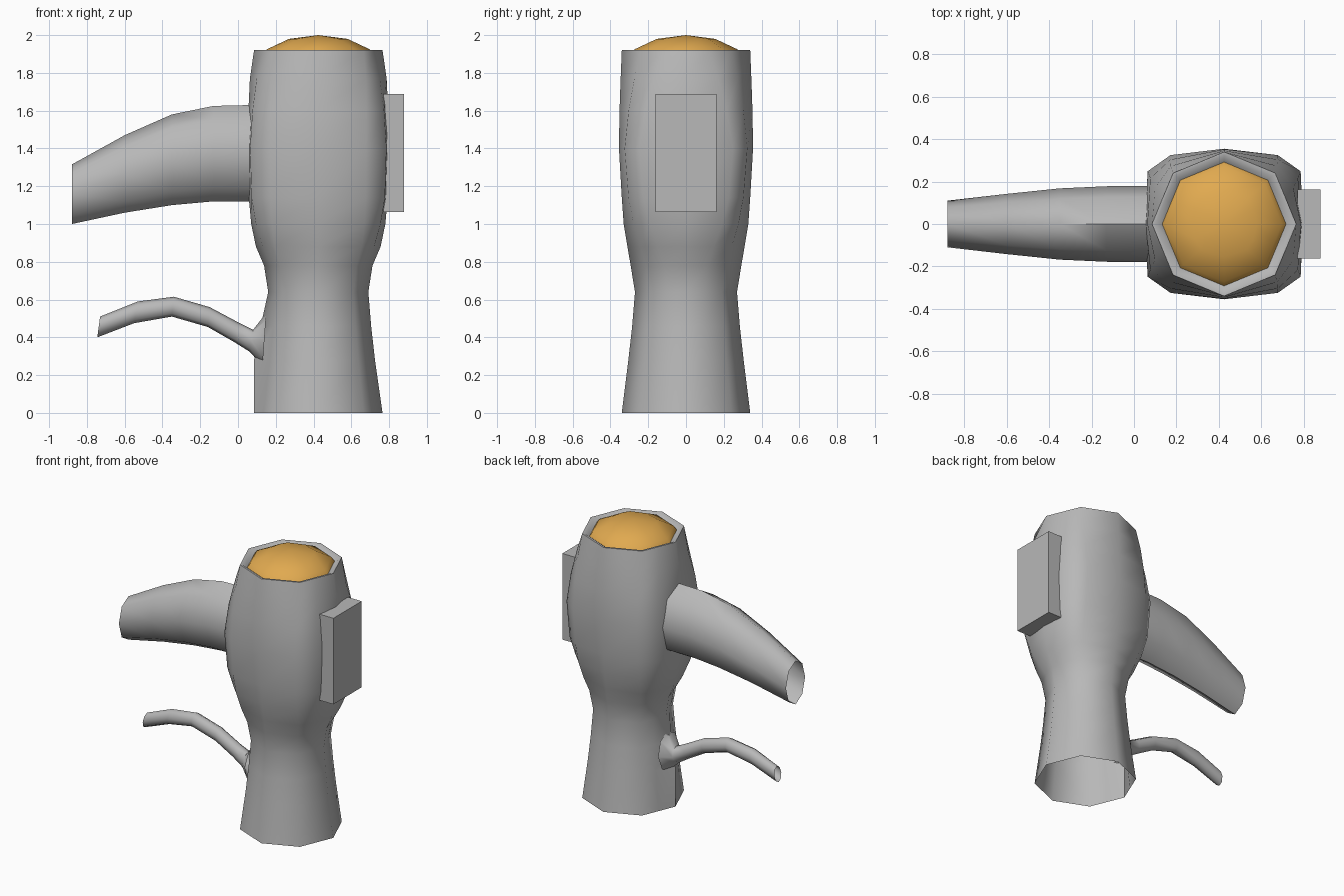
import bpy
import math
from mathutils import Vector

cube = bpy.data.objects.get("Cube")
if cube:
    bpy.data.objects.remove(cube, do_unlink=True)

AXIS_X = 0.425  # centre line of the upright body


def material(name, rgb):
    mat = bpy.data.materials.new(name)
    mat.use_nodes = True
    mat.diffuse_color = (*rgb, 1)
    mat.node_tree.nodes["Principled BSDF"].inputs["Base Color"].default_value = (*rgb, 1)
    return mat


GREY = material("metal grey", (0.48, 0.48, 0.48))
GOLD = material("gold", (0.75, 0.40, 0.08))


def skin(name, rings, mat, cap=False, angle=60):
    """Join rings of equal length with quads; optionally close the last ring."""
    n = len(rings[0])
    verts = [p for ring in rings for p in ring]
    faces = []
    for r in range(len(rings) - 1):
        for i in range(n):
            j = (i + 1) % n
            faces.append((r * n + i, r * n + j, (r + 1) * n + j, (r + 1) * n + i))
    if cap:
        start = (len(rings) - 1) * n
        tip = len(verts)
        verts.append(sum((Vector(p) for p in rings[-1]), Vector()) / n + Vector((0, 0, cap)))
        faces += [(start + i, start + (i + 1) % n, tip) for i in range(n)]
    mesh = bpy.data.meshes.new(name)
    mesh.from_pydata(verts, [], faces)
    obj = bpy.data.objects.new(name, mesh)
    bpy.context.collection.objects.link(obj)
    mesh.materials.append(mat)
    bpy.ops.object.select_all(action='DESELECT')
    obj.select_set(True)
    bpy.context.view_layer.objects.active = obj
    bpy.ops.object.mode_set(mode='EDIT')
    bpy.ops.mesh.select_all(action='SELECT')
    bpy.ops.mesh.normals_make_consistent(inside=False)
    bpy.ops.object.mode_set(mode='OBJECT')
    bpy.ops.object.shade_smooth_by_angle(angle=math.radians(angle))
    return obj


# First quadrant of the body section: plain octagon and boxy octagon
OCTAGON = [(1, 0), (0.854, 0.354), (0.707, 0.707), (0, 1)]
BOXY = [(1, 0), (0.97, 0.70), (0.68, 0.915), (0, 1)]


def body_ring(z, rx, ry, boxy=0, bulge=0):
    quarter = [(a + (c - a) * boxy, b + (d - b) * boxy)
               for (a, b), (c, d) in zip(OCTAGON, BOXY)]
    half = quarter + [(-x, y) for x, y in quarter[-2::-1]]
    loop = half + [(x, -y) for x, y in half[-2:0:-1]]
    # bulge draws the lever side outward
    return [(AXIS_X + x * rx - (bulge if x < -0.99 else 0), y * ry, z) for x, y in loop]


# Upright body: open foot, waist, boxy head and recessed rim
skin("pump_body", [
    body_ring(0.00, 0.34, 0.34),
    body_ring(0.28, 0.30, 0.305, 0, 0.04),
    body_ring(0.46, 0.28, 0.285, 0, 0.025),
    body_ring(0.64, 0.265, 0.27),
    body_ring(0.78, 0.287, 0.293, 0.1),
    body_ring(0.88, 0.33, 0.31, 0.35),
    body_ring(1.00, 0.355, 0.33, 0.65),
    body_ring(1.14, 0.368, 0.34, 0.9),
    body_ring(1.40, 0.372, 0.355, 1),
    body_ring(1.60, 0.370, 0.352, 0.75),
    body_ring(1.77, 0.362, 0.346, 0.4),
    body_ring(1.92, 0.34, 0.34),
    body_ring(1.92, 0.325, 0.325),
    body_ring(1.895, 0.292, 0.292),
], GREY)

# Domed lid inside the rim
skin("lid_dome", [
    body_ring(1.895, 0.292, 0.292),
    body_ring(1.925, 0.272, 0.272),
    body_ring(1.98, 0.155, 0.155, 0.3),
], GOLD, cap=0.02)


def tube(name, stations, sides):
    """Open tube along -x; stations are bottom x,z, top x,z and half width."""
    rings = []
    for bx, bz, tx, tz, w in stations:
        ring = []
        for i in range(sides):
            a = math.tau * i / sides
            t = 0.5 + 0.5 * math.cos(a)
            ring.append((bx + (tx - bx) * t, w * math.sin(a), bz + (tz - bz) * t))
        rings.append(ring)
    return skin(name, rings, GREY)


# Broad drooping spout
tube("spout", [
    (0.08, 1.12, 0.08, 1.63, 0.18),
    (-0.13, 1.12, -0.13, 1.625, 0.178),
    (-0.35, 1.10, -0.35, 1.58, 0.168),
    (-0.60, 1.06, -0.60, 1.47, 0.142),
    (-0.88, 1.00, -0.88, 1.315, 0.11),
], 8)

# Thin curved lever, flared where it meets the body
tube("lever", [
    (0.13, 0.25, 0.15, 0.53, 0.12),
    (0.06, 0.325, 0.08, 0.44, 0.055),
    (-0.02, 0.375, 0.00, 0.48, 0.045),
    (-0.16, 0.455, -0.15, 0.56, 0.045),
    (-0.35, 0.51, -0.34, 0.615, 0.045),
    (-0.55, 0.475, -0.53, 0.59, 0.045),
    (-0.745, 0.40, -0.73, 0.51, 0.04),
], 8)

# Flat side plate opposite the spout
bpy.ops.mesh.primitive_cube_add(size=1, location=(0.825, 0, 1.375))
plate = bpy.context.object
plate.name = "side_plate"
plate.scale = (0.11, 0.325, 0.625)
bpy.ops.object.transform_apply(location=False, rotation=False, scale=True)
plate.data.materials.append(GREY)
